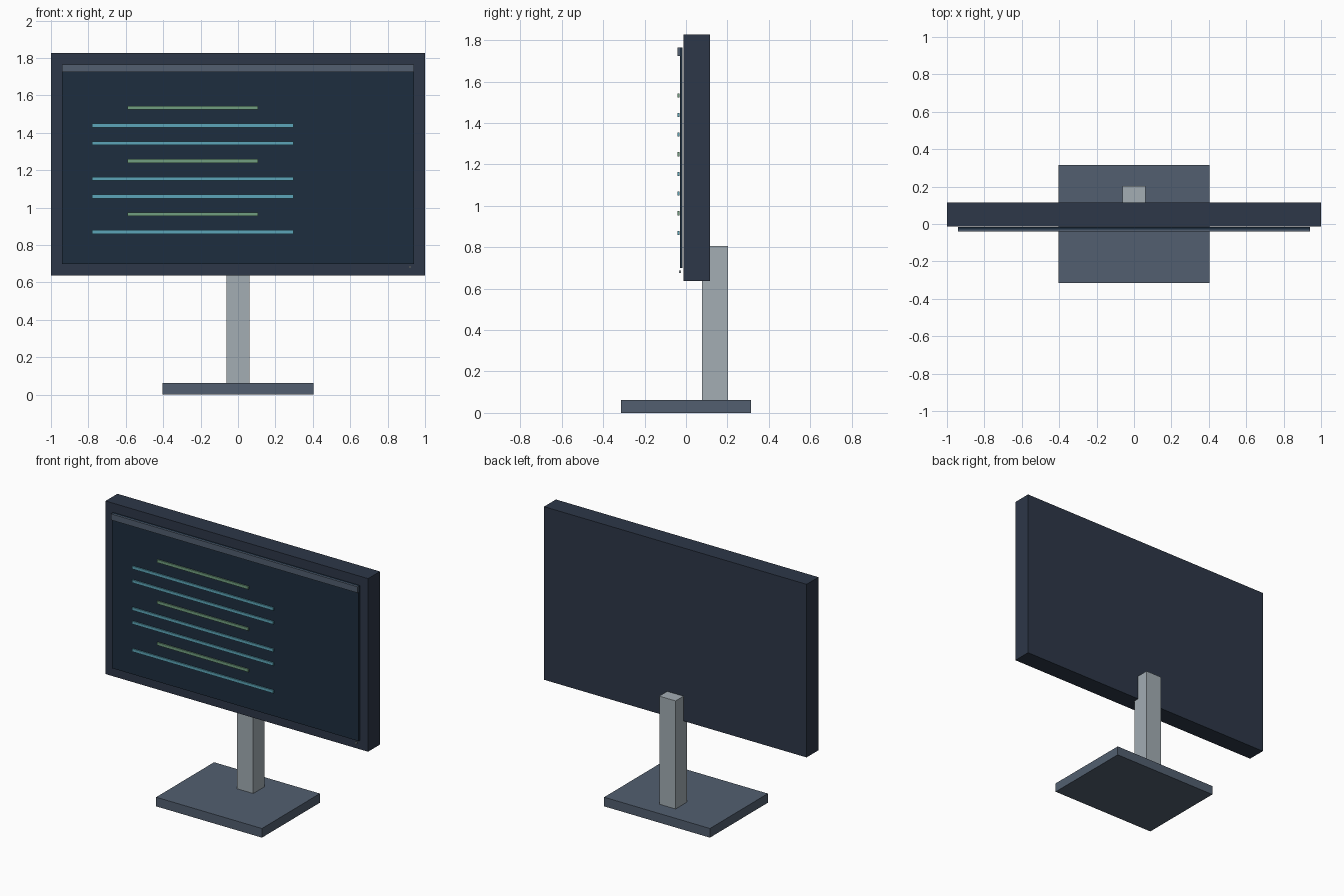
import bpy

if "Cube" in bpy.data.objects:
    bpy.data.objects.remove(bpy.data.objects["Cube"])


def material(name, hex_code):
    # sRGB hex to linear viewport colour
    rgb = [int(hex_code[i:i + 2], 16) / 255 for i in (0, 2, 4)]
    mat = bpy.data.materials.new(name)
    mat.diffuse_color = (*[((c + 0.055) / 1.055) ** 2.4 for c in rgb], 1)
    mat.use_nodes = True
    mat.node_tree.nodes["Principled BSDF"].inputs["Base Color"].default_value = mat.diffuse_color
    return mat


def box(name, x, y, z, mat):
    # Box from (min, max) ranges on each axis
    bpy.ops.mesh.primitive_cube_add(
        size=1, location=[(a + b) / 2 for a, b in (x, y, z)])
    ob = bpy.context.object
    ob.name = name
    ob.scale = [b - a for a, b in (x, y, z)]
    bpy.ops.object.transform_apply(location=False, rotation=False, scale=True)
    ob.data.materials.append(mat)
    return ob


casing = material("casing_navy", "2d3748")
slate = material("slate", "525f70")
metal = material("stand_grey", "a3adb4")
glass = material("screen_blue", "1d2d3e")
cyan = material("line_cyan", "5ca5b8")
green = material("line_green", "719f80")

# Stand
box("base", (-0.403, 0.403), (-0.315, 0.315), (0, 0.063), slate)
box("post", (-0.062, 0.062), (0.077, 0.202), (0.063, 0.807), metal)

# Display housing, screen panel and title bar
box("housing", (-1, 1), (-0.013, 0.116), (0.636, 1.828), casing)
box("screen", (-0.94, 0.94), (-0.03, -0.016), (0.699, 1.766), glass)
box("title_bar", (-0.94, 0.94), (-0.041, -0.03), (1.724, 1.766), slate)

# Rows of text lines: every third is short and green
for i in range(8):
    z = 1.534 - i * 0.0949
    short = i % 3 == 0
    x = (-0.59, 0.106) if short else (-0.78, 0.296)
    box(f"text_line_{i + 1}", x, (-0.04, -0.032), (z - 0.01, z + 0.01),
        green if short else cyan)

# Power light
box("power_light", (0.915, 0.925), (-0.034, -0.023), (0.676, 0.688), metal)
